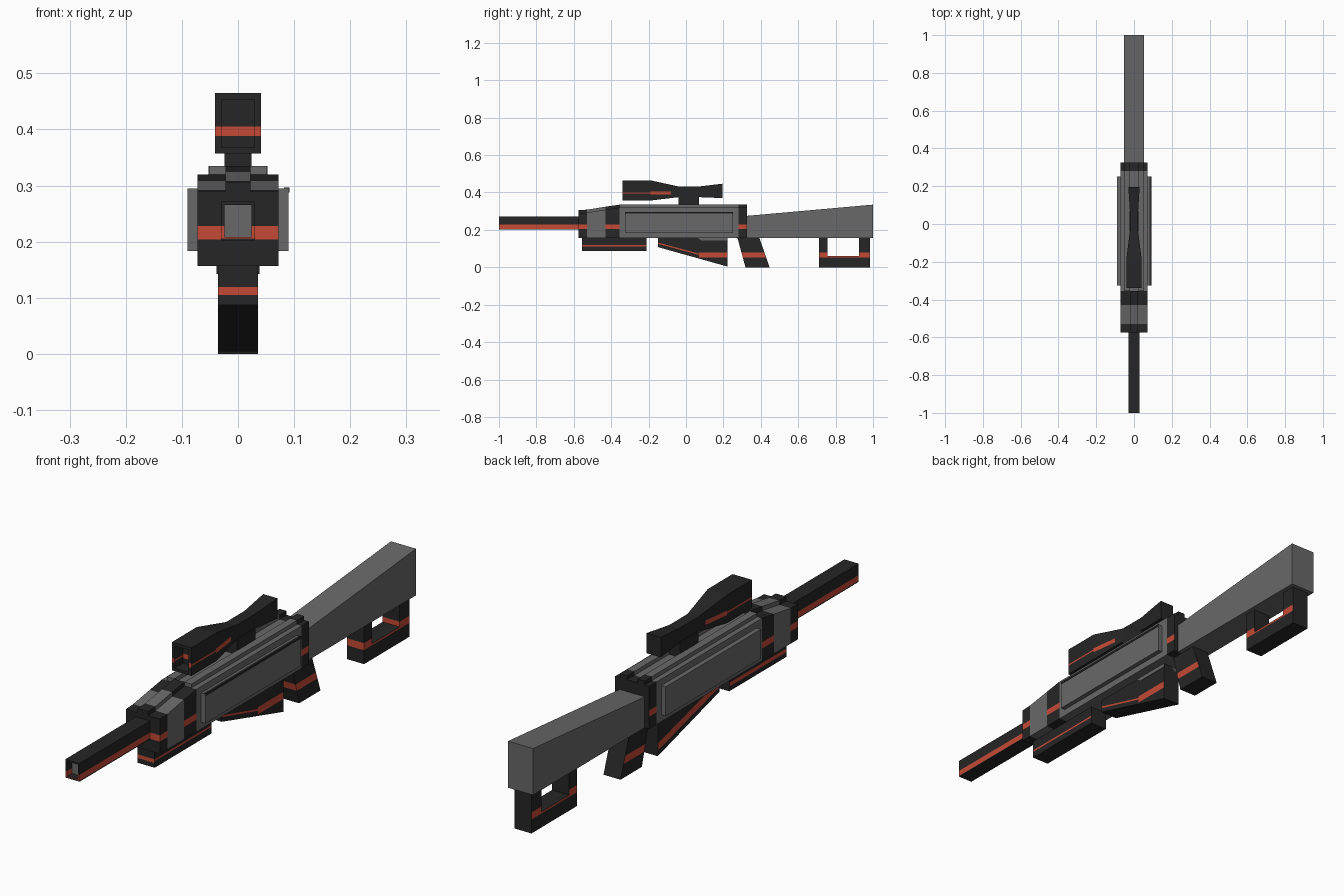
import bpy, bmesh
from mathutils import Vector

if "Cube" in bpy.data.objects:
    bpy.data.objects.remove(bpy.data.objects["Cube"])


def material(name, rgb):
    m = bpy.data.materials.new(name)
    m.diffuse_color = (*rgb, 1)
    m.use_nodes = True
    m.node_tree.nodes["Principled BSDF"].inputs["Base Color"].default_value = m.diffuse_color
    return m


MATS = [material("dark_metal", (0.019, 0.019, 0.019)),
        material("grey_metal", (0.14, 0.14, 0.14)),
        material("red_stripe", (0.56, 0.068, 0.036))]
DARK, GREY, RED = 0, 1, 2


def finish(name, bm, colour, cuts=(), rule=None):
    """Slice the mesh with (point, normal) planes, then colour faces by a rule."""
    for f in bm.faces:
        f.material_index = f.material_index or colour
    for co, no in cuts:
        bmesh.ops.bisect_plane(bm, geom=bm.verts[:] + bm.edges[:] + bm.faces[:],
                               plane_co=co, plane_no=no, dist=1e-5)
    bm.normal_update()
    if rule:
        for f in bm.faces:
            if rule(f.calc_center_median(), f.normal):
                f.material_index = RED
    me = bpy.data.meshes.new(name)
    bm.to_mesh(me)
    bm.free()
    for m in MATS:
        me.materials.append(m)
    ob = bpy.data.objects.new(name, me)
    bpy.context.collection.objects.link(ob)
    return ob


def loft(sections):
    """Rectangular sections (y, x0, x1, z0, z1) joined front to back."""
    bm = bmesh.new()
    rings = [[bm.verts.new(p) for p in ((a, y, c), (b, y, c), (b, y, d), (a, y, d))]
             for y, a, b, c, d in sections]
    for r, s in zip(rings, rings[1:]):
        for i in range(4):
            j = (i + 1) % 4
            bm.faces.new((r[i], r[j], s[j], s[i]))
    bm.faces.new(rings[0])
    bm.faces.new(rings[-1])
    bmesh.ops.recalc_face_normals(bm, faces=bm.faces)
    return bm


def block(x0, x1, y0, y1, z0, z1, z1_back=None):
    return loft([(y0, x0, x1, z0, z1), (y1, x0, x1, z0, z1_back or z1)])


def side_profile(points, half):
    """Side outline (y, z) extruded across x."""
    bm = bmesh.new()
    face = bm.faces.new([bm.verts.new((-half, y, z)) for y, z in points])
    ext = bmesh.ops.extrude_face_region(bm, geom=[face])
    bmesh.ops.translate(bm, vec=(2 * half, 0, 0),
                        verts=[v for v in ext["geom"] if isinstance(v, bmesh.types.BMVert)])
    bmesh.ops.recalc_face_normals(bm, faces=bm.faces)
    return bm


def hollow_front(bm, rim, depth, floor):
    """Sink an opening into the front end."""
    bm.normal_update()
    face = min(bm.faces, key=lambda f: f.calc_center_median().y)
    bmesh.ops.inset_region(bm, faces=[face], thickness=rim)
    ext = bmesh.ops.extrude_discrete_faces(bm, faces=[face])["faces"][0]
    ext.material_index = floor
    bmesh.ops.translate(bm, vec=(0, depth, 0), verts=ext.verts)


def level(*heights):
    return [((0, 0, z), (0, 0, 1)) for z in heights]


def band(z0, z1):
    """Stripe on the sides and front, not on top, bottom or back."""
    return dict(cuts=level(z0, z1),
                rule=lambda c, n: z0 < c.z < z1 and abs(n.z) < 0.5 and n.y < 0.5)


# Barrel with hollow muzzle
barrel = block(-0.03, 0.03, -1.0, -0.57, 0.202, 0.272)
hollow_front(barrel, 0.009, 0.03, GREY)
finish("barrel", barrel, DARK, cuts=level(0.206, 0.228),
       rule=lambda c, n: 0.206 < c.z < 0.228 and abs(n.z) < 0.5 and c.y != -0.97
       and not (abs(c.x) < 0.015 and c.y > -0.99))

# Body segments: name, y range, top height front and back, colour, striped
W, BOT = 0.072, 0.157
for name, y0, y1, t0, t1, col, striped in (
        ("front_collar", -0.575, -0.53, 0.290, 0.292, DARK, True),
        ("fore_body", -0.53, -0.43, 0.292, 0.308, GREY, False),
        ("mid_collar", -0.43, -0.355, 0.308, 0.32, DARK, True),
        ("receiver", -0.355, 0.28, 0.32, 0.32, GREY, False),
        ("rear_collar", 0.28, 0.325, 0.32, 0.32, DARK, True)):
    finish(name, block(-W, W, y0, y1, BOT, t0, t1), col,
           **(band(0.204, 0.228) if striped else {}))

# Central ridge on the sloping front
for name, y0, y1, t0, t1, col in (
        ("ridge_front", -0.575, -0.53, 0.306, 0.308, DARK),
        ("ridge_middle", -0.53, -0.43, 0.308, 0.324, GREY),
        ("ridge_rear", -0.43, -0.355, 0.324, 0.335, DARK)):
    finish(name, block(-0.022, 0.022, y0, y1, 0.28, t0, t1), col)

# Twin top rails and side panels
for side, s in (("left", -1), ("right", 1)):
    def span(a, b):
        return sorted((s * a, s * b))
    finish(side + "_rail", block(*span(0.022, 0.052), -0.355, 0.28, 0.315, 0.335), GREY)
    finish(side + "_rail_end", block(*span(0.022, 0.052), 0.28, 0.325, 0.315, 0.335), DARK)
    finish(side + "_panel", block(*span(0.07, 0.09), -0.325, 0.252, 0.183, 0.295), GREY)
finish("right_panel_trim", block(0.082, 0.0915, -0.325, 0.252, 0.288, 0.2965), DARK)

# Stock
finish("stock", block(-0.053, 0.053, 0.325, 1.0, BOT, 0.275, 0.335), GREY)

# Rear loop under the stock
finish("stock_loop", side_profile([(0.71, 0), (0.985, 0), (0.985, 0.158), (0.925, 0.158),
                                   (0.925, 0.06), (0.757, 0.06), (0.757, 0.158),
                                   (0.71, 0.158)], 0.036), DARK, **band(0.053, 0.08))

# Pistol grip
finish("grip", side_profile([(0.275, 0.158), (0.318, 0), (0.447, 0), (0.392, 0.158)], 0.036),
       DARK, **band(0.053, 0.08))

# Magazine: tapering stripe on the right, full stripe on the left
SLOPE = Vector((0, 0.27, 1)).normalized()


def magazine_rule(c, n):
    if abs(n.x) < 0.5:
        return False
    h = c.z + 0.27 * c.y
    if n.x < 0:
        return 0.085 < h < 0.112
    return (0.053 < c.z < 0.08 and c.y > 0.07) or (0.085 < h < 0.092 and c.y < 0.07)


finish("magazine", side_profile([(-0.15, 0.158), (-0.15, 0.108), (0.222, 0.004),
                                 (0.222, 0.158)], 0.036), DARK,
       cuts=level(0.053, 0.08) + [((0, 0.07, 0), (0, 1, 0))]
       + [((0, 0, h), SLOPE) for h in (0.085, 0.092, 0.112)], rule=magazine_rule)
finish("magazine_plate", side_profile([(0.06, 0.158), (0.085, 0.142), (0.222, 0.142),
                                       (0.222, 0.158)], 0.038), GREY)

# Box under the fore body: thin stripe on the right, wide on front and left
finish("under_box", block(-0.036, 0.036, -0.555, -0.21, 0.087, 0.158), DARK,
       cuts=level(0.105, 0.112, 0.119),
       rule=lambda c, n: abs(n.z) < 0.5 and n.y < 0.5
       and (0.112 if n.x > 0.5 else 0.105) < c.z < 0.119)

# Scope: wide front bell, narrow waist, flared eyepiece
scope = loft([(-0.34, -0.041, 0.041, 0.357, 0.465), (-0.19, -0.041, 0.041, 0.357, 0.465),
              (-0.04, -0.022, 0.022, 0.375, 0.432), (0.07, -0.022, 0.022, 0.375, 0.432),
              (0.195, -0.03, 0.03, 0.37, 0.447)])
hollow_front(scope, 0.016, 0.05, DARK)


def scope_rule(c, n):
    if abs(n.z) > 0.5 or n.y > 0.5 or c.y > -0.08:
        return False
    if n.y < -0.5 or c.y > -0.19:
        return 0.388 < c.z < 0.405
    return 0.394 < c.z < 0.400


finish("scope", scope, DARK,
       cuts=level(0.388, 0.394, 0.400, 0.405) + [((0, -0.08, 0), (0, 1, 0))], rule=scope_rule)
finish("scope_mount", block(-0.024, 0.024, -0.04, 0.07, 0.315, 0.38), DARK)
